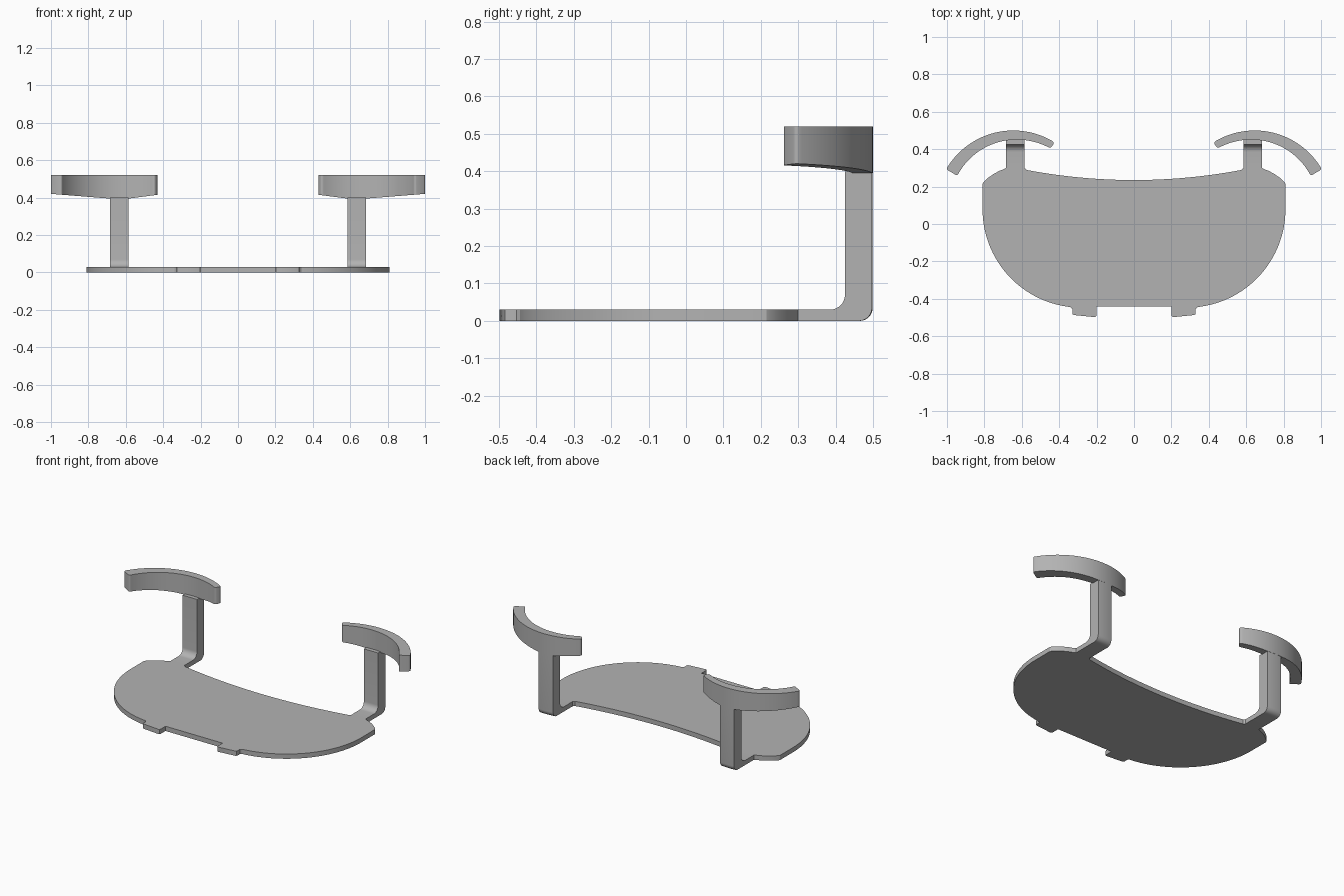
import bpy, bmesh
from math import sin, cos, radians, sqrt, pi

default = bpy.data.objects.get("Cube")
if default:
    bpy.data.objects.remove(default, do_unlink=True)

grey = bpy.data.materials.new("plain grey")
grey.use_nodes = True
colour = (0.45, 0.45, 0.45, 1)
grey.diffuse_color = colour
grey.node_tree.nodes["Principled BSDF"].inputs["Base Color"].default_value = colour

PLATE = 0.03                      # plate thickness
CX, CY, R = 0.645, 0.085, 0.415   # centre and outer radius of the curved pads
POST_IN, POST_OUT = 0.585, 0.685  # inner and outer side of the posts


def arc(cx, cy, r, start, end, n):
    angles = [radians(start + (end - start) * i / n) for i in range(n + 1)]
    return [(cx + r * cos(a), cy + r * sin(a)) for a in angles]


def finish(name, bm):
    bmesh.ops.recalc_face_normals(bm, faces=bm.faces)
    mesh = bpy.data.meshes.new(name)
    bm.to_mesh(mesh)
    bm.free()
    mesh.materials.append(grey)
    obj = bpy.data.objects.new(name, mesh)
    bpy.context.collection.objects.link(obj)
    bpy.ops.object.select_all(action='DESELECT')
    obj.select_set(True)
    bpy.context.view_layer.objects.active = obj
    bpy.ops.object.shade_smooth_by_angle(angle=radians(30))
    return obj


def loft(name, sections):
    """Skin a row of closed sections and cap both ends."""
    bm = bmesh.new()
    rings = [[bm.verts.new(p) for p in s] for s in sections]
    n = len(rings[0])
    for a, b in zip(rings, rings[1:]):
        for i in range(n):
            j = (i + 1) % n
            bm.faces.new((a[i], a[j], b[j], b[i]))
    bm.faces.new(rings[0])
    bm.faces.new(rings[-1])
    return finish(name, bm)


# Base plate: right half outline, front to back, then mirrored
half = [(0.2, -0.44), (0.2, -0.488), (0.203, -0.495), (0.21, -0.498),
        (0.32, -0.487), (0.327, -0.484), (0.33, -0.477), (0.33, -0.453), (0.34, -0.444)]
half += arc(0.283, 0.08, 0.527, -82, 0, 28)
half += [(0.81, 0.215), (0.802, 0.227), (0.78, 0.247), (0.75, 0.268),
         (0.72, 0.284), (0.7, 0.291), (POST_OUT, 0.3), (POST_IN, 0.3), (0.575, 0.289)]
half += [(0.575 * t / 12, 0.235 + 0.054 * (t / 12) ** 2) for t in range(11, 0, -1)]
outline = half + [(0, 0.235)] + [(-x, y) for x, y in reversed(half)]
bm = bmesh.new()
face = bm.faces.new([bm.verts.new((x, y, 0)) for x, y in outline])
top = bmesh.ops.extrude_face_region(bm, geom=[face])
bmesh.ops.translate(bm, vec=(0, 0, PLATE),
                    verts=[v for v in top["geom"] if isinstance(v, bmesh.types.BMVert)])
finish("base_plate", bm)

# Bent post profile in y, z: foot, outer bend, upright, inner bend
profile = [(0.3, 0)] + arc(0.465, 0.035, 0.035, -90, 0, 8) + [(0.5, 0.4), (0.425, 0.4)]
profile += arc(0.385, 0.07, 0.04, 0, -90, 8) + [(0.3, PLATE)]


def post_section(x, side):
    # the back of the upright follows the curve of the pad
    drop = R - sqrt(R * R - (x - CX) ** 2) + 0.001
    return [(side * x, y - (drop if y > 0.46 else 0), z) for y, z in profile]


def pad_section(t, inset, side):
    a = radians(30 + 92 * t)
    outer, inner = R - inset, 0.346 + 0.03 * t + inset
    points = []
    for r in (outer, inner):
        x, y = CX + r * cos(a), CY + r * sin(a)
        # underside dips to its lowest beside the post
        gap = max(0, POST_IN - x, x - POST_OUT)
        low = 0.395 + gap * (0.08 if x > CX else 0.13)
        points.append((side * x, y, low))
    return points + [(x, y, 0.52) for x, y, _ in reversed(points)]


# Pad stations, with rounded corners at each end
ROUND = 0.012
steps = [(ROUND * 1.5 * (1 - cos(k * pi / 8)), ROUND * (1 - sin(k * pi / 8))) for k in range(5)]
stations = steps + [(i / 32, 0) for i in range(1, 32)] + [(1 - t, s) for t, s in reversed(steps)]

for label, side in (("left", 1), ("right", -1)):
    loft(label + "_post", [post_section(POST_IN + (POST_OUT - POST_IN) * i / 6, side)
                           for i in range(7)])
    loft(label + "_curved_pad", [pad_section(t, s, side) for t, s in stations])
